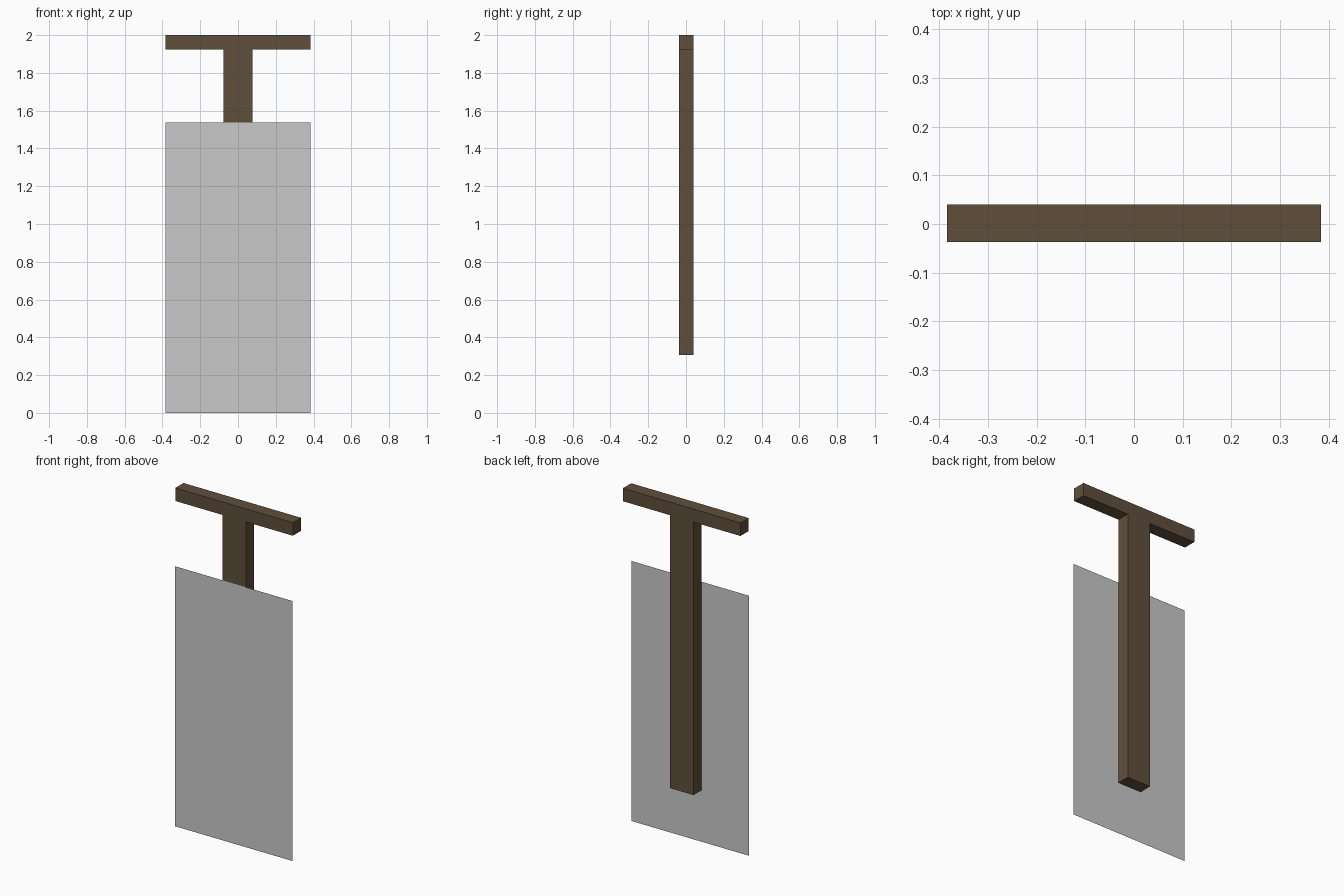
import bpy

cube = bpy.data.objects.get("Cube")
if cube:
    bpy.data.objects.remove(cube, do_unlink=True)

U = 2 / 26          # one design unit
GAP = 0.05 * U      # gap between pole and cloth
POLE_Y = GAP / 2


def material(name, rgb):
    m = bpy.data.materials.new(name)
    m.use_nodes = True
    m.diffuse_color = (*rgb, 1)
    m.node_tree.nodes["Principled BSDF"].inputs["Base Color"].default_value = (*rgb, 1)
    return m


def finish(name, size, mat):
    ob = bpy.context.object
    ob.name = ob.data.name = name
    ob.scale = size
    bpy.ops.object.transform_apply(location=False, rotation=True, scale=True)
    ob.data.materials.append(mat)


def box(name, width, z0, z1, mat):
    bpy.ops.mesh.primitive_cube_add(size=1, location=(0, POLE_Y, (z0 + z1) / 2 * U))
    finish(name, (width * U, U, (z1 - z0) * U), mat)


wood = material("brown wood", (0.117, 0.078, 0.045))
grey = material("light grey cloth", (0.59, 0.59, 0.59))

# Wooden frame: upright post under a crossbar
box("post", 2, 4, 25, wood)
box("crossbar", 10, 25, 26, wood)

# Flat cloth sheet hanging just in front of the post
bpy.ops.mesh.primitive_plane_add(size=1, location=(0, POLE_Y - U / 2 - GAP, 10 * U),
                                 rotation=(1.5707963, 0, 0))
finish("cloth", (10 * U, 20 * U, 1), grey)
